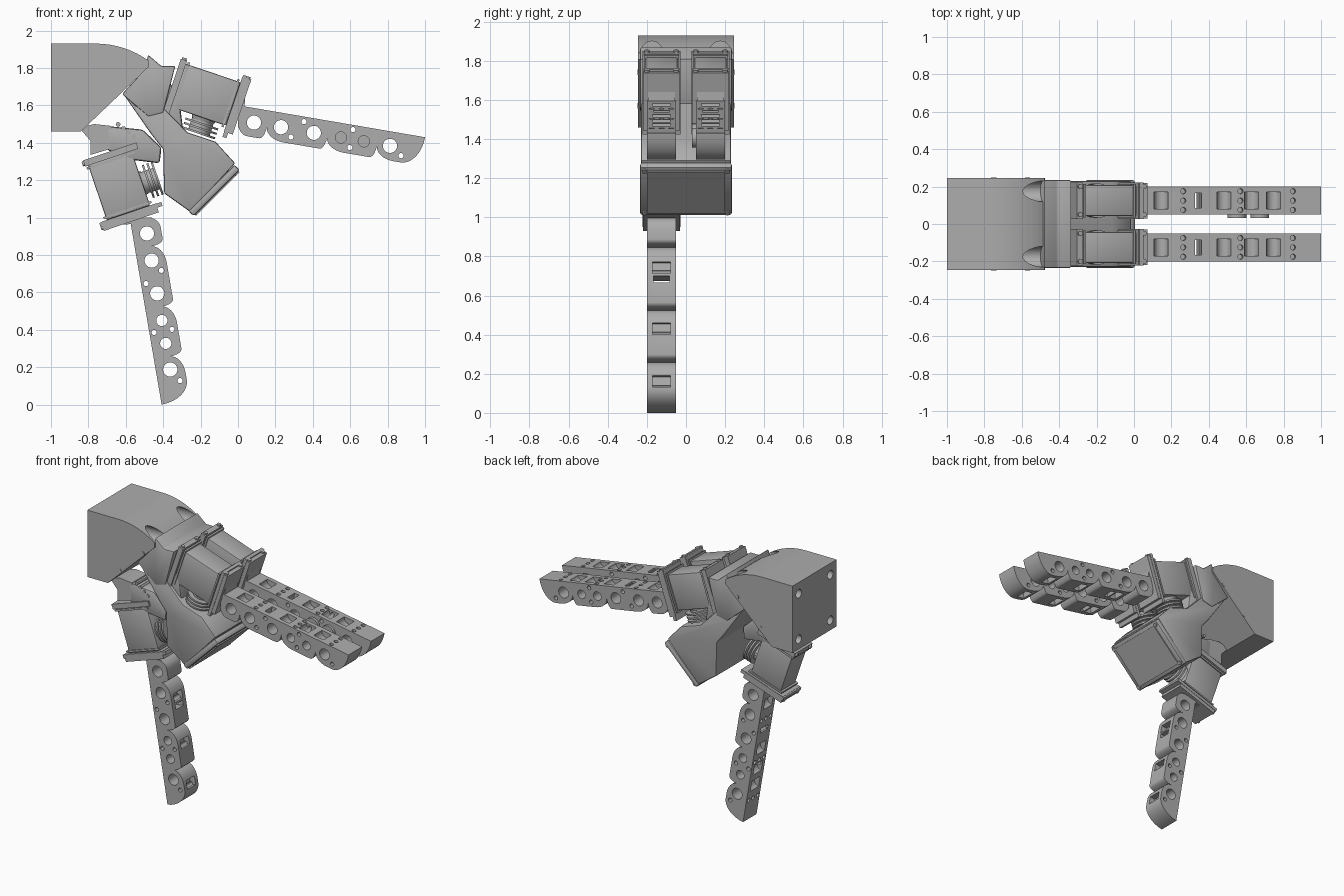
import bpy, bmesh, math
from mathutils import Matrix, Vector

cube = bpy.data.objects.get("Cube")
if cube:
    bpy.data.objects.remove(cube, do_unlink=True)

grey = bpy.data.materials.new("machined grey")
grey.use_nodes = True
GREY = (0.42, 0.42, 0.42, 1)
grey.diffuse_color = GREY
grey.node_tree.nodes["Principled BSDF"].inputs["Base Color"].default_value = GREY


def make(name, bm):
    bmesh.ops.recalc_face_normals(bm, faces=bm.faces)
    me = bpy.data.meshes.new(name)
    bm.to_mesh(me)
    bm.free()
    me.materials.append(grey)
    ob = bpy.data.objects.new(name, me)
    bpy.context.collection.objects.link(ob)
    return ob


def frame(x, z, deg):
    """Local frame tilted downwards towards +x in the xz plane."""
    return Matrix.Translation((x, 0, z)) @ Matrix.Rotation(math.radians(deg), 4, 'Y')


def prism(name, pts, y0, y1, m=Matrix()):
    bm = bmesh.new()
    f = bm.faces.new([bm.verts.new(m @ Vector((x, y0, z))) for x, z in pts])
    ext = bmesh.ops.extrude_face_region(bm, geom=[f])["geom"]
    bmesh.ops.translate(bm, vec=(0, y1 - y0, 0),
                        verts=[v for v in ext if isinstance(v, bmesh.types.BMVert)])
    return make(name, bm)


def add_box(bm, c, size, m=Matrix()):
    bmesh.ops.create_cube(bm, size=1, matrix=m @ Matrix.Translation(c) @ Matrix.Diagonal((*size, 1)))


def add_cyl(bm, c, axis, r, depth, m=Matrix(), r2=None, seg=28):
    rot = Vector(axis).to_track_quat('Z', 'Y').to_matrix().to_4x4()
    bmesh.ops.create_cone(bm, cap_ends=True, segments=seg, radius1=r, radius2=r if r2 is None else r2,
                          depth=depth, matrix=m @ Matrix.Translation(c) @ rot)


def bake(ob):
    dg = bpy.context.evaluated_depsgraph_get()
    me = bpy.data.meshes.new_from_object(ob.evaluated_get(dg))
    ob.modifiers.clear()
    ob.data = me


def cut(ob, bm):
    cutter = make("cutter", bm)
    cutter.hide_render = True
    mod = ob.modifiers.new("cut", 'BOOLEAN')
    mod.operation, mod.solver, mod.object = 'DIFFERENCE', 'EXACT', cutter
    bake(ob)
    bpy.data.objects.remove(cutter, do_unlink=True)


def bevel(ob, width, segments=2):
    mod = ob.modifiers.new("bevel", 'BEVEL')
    mod.width, mod.segments, mod.limit_method = width, segments, 'ANGLE'
    bake(ob)


def arc(cx, cz, rx, rz, a0, a1, n=8):
    steps = [math.radians(a0 + (a1 - a0) * i / n) for i in range(n + 1)]
    return [(cx + rx * math.cos(a), cz + rz * math.sin(a)) for a in steps]


X, Y, Z = (1, 0, 0), (0, 1, 0), (0, 0, 1)

# Wrist housing with screw channels and rear mounting holes
side = [(-1, 1.46), (-1, 1.93)] + arc(-.76, 1.45, .48, .48, 90, 54) + [(-.476, 1.807), (-.84, 1.46)]
housing = prism("wrist_housing", side, -.245, .245)
bm = bmesh.new()
for y in (-.175, .175):
    add_cyl(bm, (-.48, y, 1.845), X, .055, .33)
    for z in (1.53, 1.85):
        add_cyl(bm, (-1, y, z), X, .03, .1)
cut(housing, bm)

# Palm wedge
palm_side = [(-.62, 1.67), (-.54, 1.59), (-.48, 1.67), (-.27, 1.455), (-.12, 1.405), (-.015, 1.29),
             (-.255, 1.03), (-.395, 1.13), (-.4, 1.365), (-.46, 1.44)]
palm = prism("palm_body", palm_side, -.23, .23)
bevel(palm, .01)

# Palm end cover, tilted to face down and forward, with corner screws
cover_frame = frame(-.128, 1.145, 45)
bm = bmesh.new()
add_box(bm, (0, 0, 0), (.04, .47, .35), cover_frame)
cover = make("palm_cover", bm)
bevel(cover, .012)
bm = bmesh.new()
add_box(bm, (.022, 0, 0), (.012, .4, .3), cover_frame)
for y in (-.212, .212):
    for w in (-.15, .15):
        add_cyl(bm, (.022, y, w), X, .014, .012, cover_frame, seg=16)
make("cover_panel_and_screws", bm)

# Neck between housing, palm and finger drives
neck = [(-.62, 1.66), (-.5, 1.79), (-.48, 1.87), (-.41, 1.81), (-.335, 1.81),
        (-.4, 1.56), (-.48, 1.54)]
bevel(prism("neck_bracket", neck, -.235, .235), .008)
bm = bmesh.new()
for x, z in ((-.57, 1.74), (-.75, 1.57)):
    add_cyl(bm, (x, 0, z), Y, .014, .496, seg=16)
for x, z in ((-.5, 1.585), (-.465, 1.63)):
    add_cyl(bm, (x, 0, z), Y, .014, .468, seg=16)
make("side_pins", bm)

# Finger: scalloped beam, cross holes, scooped pockets
F = frame(.037, 1.594, 9.7)
LOW, MID = -.155, -.087
outline = [(-.015, 0)]
for a, b in ((-.02, .134), (.134, .461), (.461, .731)):
    r = min(.1, (b - a) * .4)
    outline += arc(a + r, MID, r, MID - LOW, 180, 270)
    outline += arc(b - .03, MID, .03, MID - LOW, 270, 360, 5)
outline += arc(.831, MID, .1, MID - LOW, 180, 270) + arc(.87, 0, .107, -LOW, 270, 360)
finger = prism("finger_beam", outline, -.075, .075, F)

holes = (.062, .209, .387, .534, .658, .8)
bm = bmesh.new()
for u in holes:
    add_cyl(bm, (u, 0, -.077), Y, .03 if .5 < u < .7 else .038, .3, F)
for u, w in ((.27, -.12), (.325, -.027), (.59, -.025), (.59, -.122), (.867, -.119)):
    add_cyl(bm, (u, 0, w), Y, .014, .3, F, seg=16)
cut(finger, bm)
bm = bmesh.new()
for u in (.11, .45, .6, .72):
    add_cyl(bm, (u, 0, 0), Y, .038, .09, F)
add_box(bm, (.31, 0, -.1), (.035, .08, .3), F)
for u in (.25, .566, .84):
    add_box(bm, (u, 0, -.15), (.06, .09, .07), F)
for u in (.23, .54, .825):
    for y in (-.05, 0, .05):
        add_cyl(bm, (u, y, 0), Z, .014, .06, F, seg=16)
cut(finger, bm)

# Finger drive: motor, flanges, pulley and pivot housing
M = frame(-.182, 1.66, 18.7)
bm = bmesh.new()
add_box(bm, (0, 0, 0), (.33, .165, .245), M)
motor = make("motor_body", bm)
bevel(motor, .008)
bm = bmesh.new()
add_box(bm, (-.16, 0, -.01), (.035, .195, .3), M)
add_box(bm, (-.13, 0, 0), (.012, .18, .27), M)
add_box(bm, (.15, 0, 0), (.012, .18, .27), M)
add_box(bm, (.19, 0, 0), (.05, .19, .31), M)
add_box(bm, (.178, 0, -.01), (.022, .195, .35), M)
for u, top in ((-.16, .142), (.195, .157)):
    for y in (-.075, .075):
        add_cyl(bm, (u, y, top), Z, .013, .016, M, seg=16)
flanges = make("motor_flanges", bm)
bm = bmesh.new()
add_cyl(bm, (.04, 0, -.13), Z, .055, .04, M, r2=.07)
add_cyl(bm, (.04, 0, -.175), Z, .06, .07, M)
for w in (-.155, -.18, -.205):
    add_cyl(bm, (.04, 0, w), Z, .092, .011, M)
pulley = make("cable_pulley", bm)
link = prism("finger_mount", [(0, 1.72), (.045, 1.73), (.035, 1.594), (.06, 1.56), (0, 1.48)], -.07, .07)
pivot = prism("pivot_housing", [(-.49, 1.73), (-.47, 1.53), (-.375, 1.43), (-.29, 1.44),
                                (-.31, 1.6), (-.36, 1.72)], -.085, .085)
bevel(pivot, .015)
bm = bmesh.new()
for i in range(4):
    add_cyl(bm, (-.3 + .03 * i, 0, -.1 - .02 * i), Y, .012, .18, M, seg=12)
pivot_pins = make("pivot_pins", bm)
module = [finger, motor, flanges, pulley, link, pivot, pivot_pins]

# Place two upper drives and a mirrored lower thumb drive
swap = Matrix(((0, 0, -1, 1.021), (0, 1, 0, 0), (-1, 0, 0, 1), (0, 0, 0, 1)))
for ob in module:
    base = ob.name
    for label, y, turn in (("rear", .125, Matrix()), ("thumb", -.125, swap)):
        me = ob.data.copy()
        me.transform(Matrix.Translation((0, y, 0)) @ turn)
        if turn is swap:
            me.flip_normals()
        new = bpy.data.objects.new(label + "_" + base, me)
        bpy.context.collection.objects.link(new)
    ob.data.transform(Matrix.Translation((0, -.125, 0)))
    ob.name = "front_" + base

# Thumb root joining the underside of the housing
thumb_root = [(1.021 - z, 1 - x) for x, z in
              [(-.5, 1.79), (-.48, 1.87), (-.41, 1.81), (-.335, 1.81), (-.38, 1.66), (-.49, 1.7)]]
prism("thumb_root", thumb_root, -.21, -.04)

# Spacer collars on the inner side of the rear finger
bm = bmesh.new()
for u in holes[3:5]:
    add_cyl(bm, (u, .042, -.077), Y, .05, .022, F)
make("finger_collars", bm)

for ob in bpy.context.scene.objects:
    ob.select_set(ob.type == 'MESH')
bpy.context.view_layer.objects.active = housing
bpy.ops.object.shade_smooth_by_angle(angle=math.radians(30))
